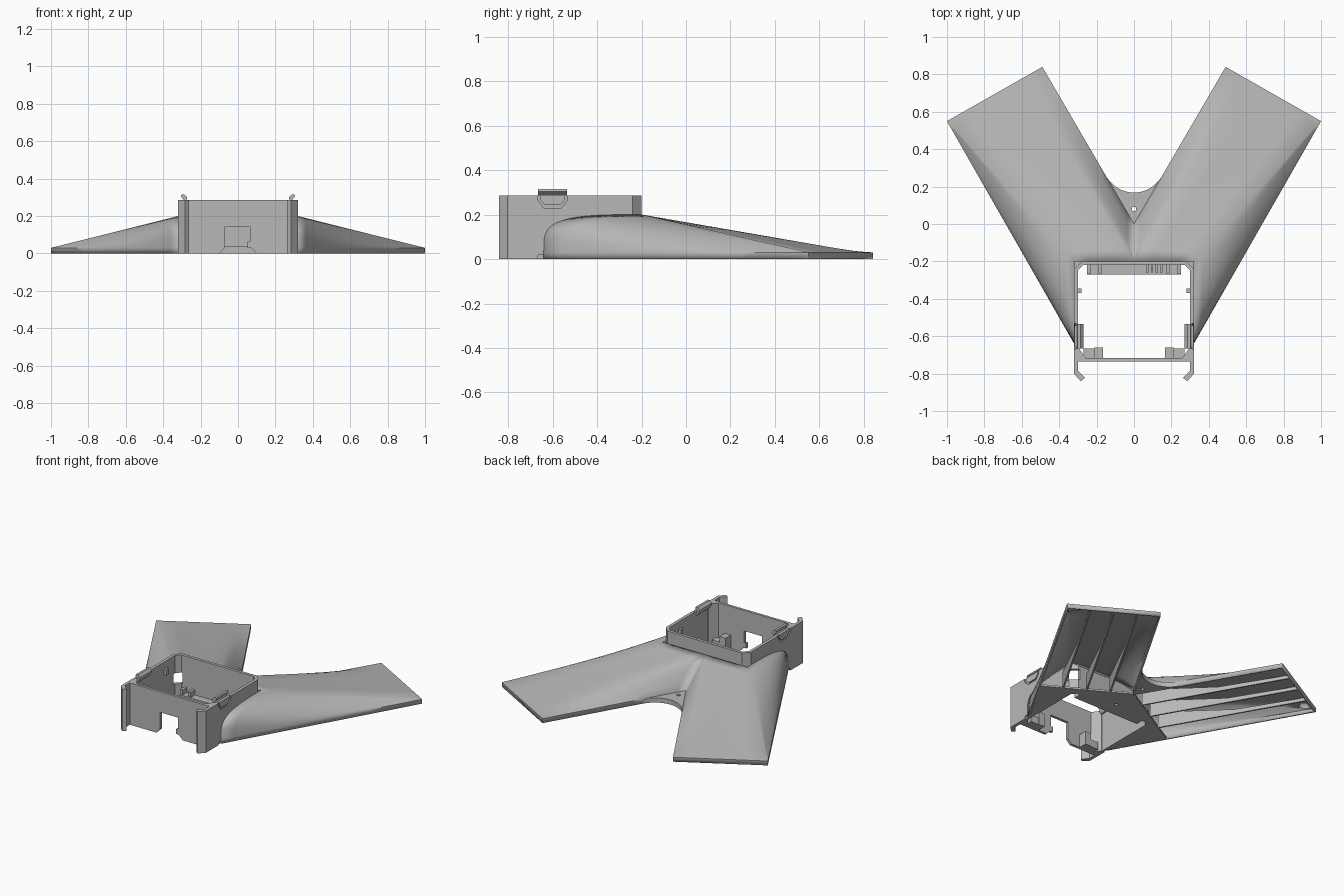
import bpy, bmesh, math
from mathutils import Vector, Matrix

cube = bpy.data.objects.get("Cube")
if cube:
    bpy.data.objects.remove(cube, do_unlink=True)

grey = bpy.data.materials.new("plain grey plastic")
grey.use_nodes = True
colour = (0.48, 0.48, 0.48, 1)
grey.diffuse_color = colour
grey.node_tree.nodes["Principled BSDF"].inputs["Base Color"].default_value = colour


def finish(name, bm, mirror=False, smooth=None):
    mesh = bpy.data.meshes.new(name)
    bm.to_mesh(mesh)
    bm.free()
    mesh.materials.append(grey)
    if smooth:
        for p in mesh.polygons:
            p.use_smooth = True
        mesh.set_sharp_from_angle(angle=math.radians(smooth))
    ob = bpy.data.objects.new(name, mesh)
    bpy.context.collection.objects.link(ob)
    if mirror:
        ob.modifiers.new("mirror", "MIRROR")
    return ob


def prism(name, points, low, high, axis="z", mirror=False):
    """Extrude a flat outline along one axis."""
    place = {"x": lambda a, b, h: (h, a, b),
             "y": lambda a, b, h: (a, h, b),
             "z": lambda a, b, h: (a, b, h)}[axis]
    bm = bmesh.new()
    base = [bm.verts.new(place(a, b, low)) for a, b in points]
    top = [bm.verts.new(place(a, b, high)) for a, b in points]
    bm.faces.new(base)
    bm.faces.new(top)
    for i in range(len(base)):
        k = (i + 1) % len(base)
        bm.faces.new((base[i], base[k], top[k], top[i]))
    bmesh.ops.recalc_face_normals(bm, faces=bm.faces)
    return finish(name, bm, mirror)


def block(name, x, y, z, mirror=False):
    return prism(name, [(x[0], y[0]), (x[1], y[0]), (x[1], y[1]), (x[0], y[1])],
                 z[0], z[1], "z", mirror)


def sym(half):
    return half + [(-x, y) for x, y in reversed(half) if x > 0]


def circle(x, y, r, n=16):
    return [(x + r * math.cos(math.tau * i / n), y + r * math.sin(math.tau * i / n))
            for i in range(n)]


def hexagon(inset, top):
    """Side outline of a snap clip with chamfered lower corners."""
    half = [(0.068 - inset, top), (0.068 - inset, 0.267), (0.04 - inset / 2, 0.23 + inset)]
    return [(-0.6 + y, z) for y, z in half] + [(-0.6 - y, z) for y, z in reversed(half)]


def cut(target, cutter):
    cutter.hide_render = True
    mod = target.modifiers.new("cut", "BOOLEAN")
    mod.operation = "DIFFERENCE"
    mod.solver = "EXACT"
    mod.object = cutter
    bpy.context.view_layer.objects.active = target
    bpy.ops.object.modifier_apply(modifier=mod.name)
    bpy.data.objects.remove(cutter, do_unlink=True)


# Housing: a wall with chamfered rear corners and hooked front ends
H = 0.285
outer = [(0.284, -0.84), (0.32, -0.802), (0.32, -0.24), (0.28, -0.2)]
inner = [(0.262, -0.822), (0.299, -0.785), (0.299, -0.248), (0.272, -0.22)]
housing = prism("housing_wall", sym(outer) + sym(inner)[::-1], 0, H)
for side in (-1, 1):
    # Air openings at the rear corners, small foot notches and clip recesses
    xs = sorted((side * 0.265, side * 0.4))
    cut(housing, block("corner_opening", xs, (-0.265, -0.15), (0.09, 0.165)))
    xs = sorted((side * 0.311, side * 0.4))
    cut(housing, block("foot_notch", xs, (-0.665, -0.635), (-0.01, 0.018)))
    cut(housing, prism("clip_recess", hexagon(0, 0.3), *xs, "x"))

# Front panel with its stepped cable notch
notch = [(-0.1, 0), (-0.07, 0.03), (-0.07, 0.145), (0.065, 0.145),
         (0.065, 0.065), (0.05, 0.065), (0.05, 0.03), (0.07, 0.03), (0.1, 0)]
prism("front_panel", [(-0.305, 0)] + notch + [(0.305, 0), (0.305, H), (-0.305, H)],
      -0.735, -0.717, "y")
prism("front_corner_brace", [(0.304, -0.72), (0.304, -0.665), (0.295, -0.665), (0.255, -0.72)],
      0, H, "z", True)

# Mounting brackets inside the housing
block("rear_ledge", (-0.25, 0.25), (-0.27, -0.215), (0, 0.04))
for x in (0.19, 0.25):
    block("rear_bracket_rib", (x - 0.02, x), (-0.265, -0.215), (0.035, 0.075), True)
for i in range(4):
    x = 0.065 + i * 0.025
    block("pin_guide", (x, x + 0.012), (-0.26, -0.215), (0.035, 0.07))
block("front_bracket", (0.2, 0.27), (-0.72, -0.665), (0, 0.05), True)
block("front_bracket_post", (0.165, 0.21), (-0.72, -0.66), (0, 0.09), True)
block("side_nub", (0.28, 0.304), (-0.37, -0.345), (0.2, 0.24), True)

# Snap clips set into the side walls
prism("clip_plate", hexagon(0.012, H), 0.308, 0.319, "x", True)
prism("clip_hook", [(0.302, 0.26), (0.29, 0.29), (0.305, 0.303), (0.302, 0.315),
                    (0.286, 0.315), (0.271, 0.3), (0.276, 0.285), (0.29, 0.26)],
      -0.665, -0.535, "y", True)

# Duct wings: loft from the housing to a thin flat tip. Each row holds its
# start, its end, and a bulge that fades out along the wing.
tip_out, tip_in = Vector((1, 0.55, 0.03)), Vector((0.49, 0.84, 0.03))
none = Vector((0, 0, 0))
front, corner = Vector((0.32, -0.64, 0.03)), Vector((0.32, -0.2, 0.2))
rows = [(Vector((0.32, -0.64, 0)), Vector((1, 0.55, 0)), none)]
for i in range(13):
    a = math.pi / 2 * i / 12
    chord = front.lerp(corner, i / 12)
    round_point = Vector((0.32, -0.2 - 0.44 * max(math.cos(a), 0) ** 0.6,
                          0.03 + 0.17 * math.sin(a) ** 0.5))
    rows.append((chord, tip_out, round_point - chord))
for x, y, z, s in [(0.24, -0.2, 0.2, 0.2), (0.16, -0.2, 0.2, 0.4), (0.08, -0.2, 0.2, 0.6),
                   (0, -0.2, 0.2, 0.8), (0, -0.16, 0.175, 0.85), (0, -0.11, 0.135, 0.9),
                   (0, -0.05, 0.08, 0.95), (0, 0, 0.033, 1)]:
    rows.append((Vector((x, y, z)), tip_out.lerp(tip_in, s), none))
rows.append((Vector((0, 0, 0)), Vector((0.49, 0.84, 0)), none))

bm = bmesh.new()
cache = {}


def vert(co):
    key = tuple(round(c, 4) for c in co)
    if key not in cache:
        cache[key] = bm.verts.new(co)
    return cache[key]


def face(points):
    verts = list(dict.fromkeys(vert(p) for p in points))
    if len(verts) > 2:
        bm.faces.new(verts)


def on_row(row, t):
    start, end, bulge = row
    return start.lerp(end, t) + bulge * (1 - t) ** 2.5


STEPS = 16
for r, q in zip(rows, rows[1:]):
    for j in range(STEPS):
        t, u = j / STEPS, (j + 1) / STEPS
        face([on_row(r, t), on_row(r, u), on_row(q, u), on_row(q, t)])
face([row[1] for row in reversed(rows)])
bm.normal_update()
if sum(f.normal.z * f.calc_area() for f in bm.faces) < 0:
    bmesh.ops.reverse_faces(bm, faces=bm.faces)
wings = finish("duct_wings", bm, True, 40)
shell = wings.modifiers.new("shell", "SOLIDIFY")
shell.thickness = 0.012
shell.offset = -1

# Guide vanes under each wing, tall at the duct mouth and low towards the tip
for k in (1, 2, 3):
    vane = prism("guide_vane", [(0, 0), (0.97, 0), (0.97, 0.022), (0.5, 0.03), (0, 0.11)],
                 0.147 * k - 0.005, 0.147 * k + 0.005, "x", True)
    vane.data.transform(Matrix.Rotation(math.radians(-30), 4, "Z"))

# Floor that closes the ducts around the housing
floor = prism("duct_floor", sym([(0.32, -0.64), (0.513, -0.296), (0, 0)])
              + sym([(0.304, -0.64), (0.304, -0.25), (0.275, -0.215)])[::-1], 0, 0.012)
cut(floor, prism("floor_hole", circle(0, -0.17, 0.012), -0.1, 0.1))

# Rounded web between the wings, with a screw hole
radius, centre = 0.167, 0.335
arc = [(radius * math.sin(a), centre - radius * math.cos(a))
       for a in [math.radians(60 - 6 * i) for i in range(11)]]
web = prism("wing_web", sym([(0, -0.01)] + arc), 0, 0.032)
cut(web, prism("web_hole", circle(0, 0.08, 0.012), -0.1, 0.1))
